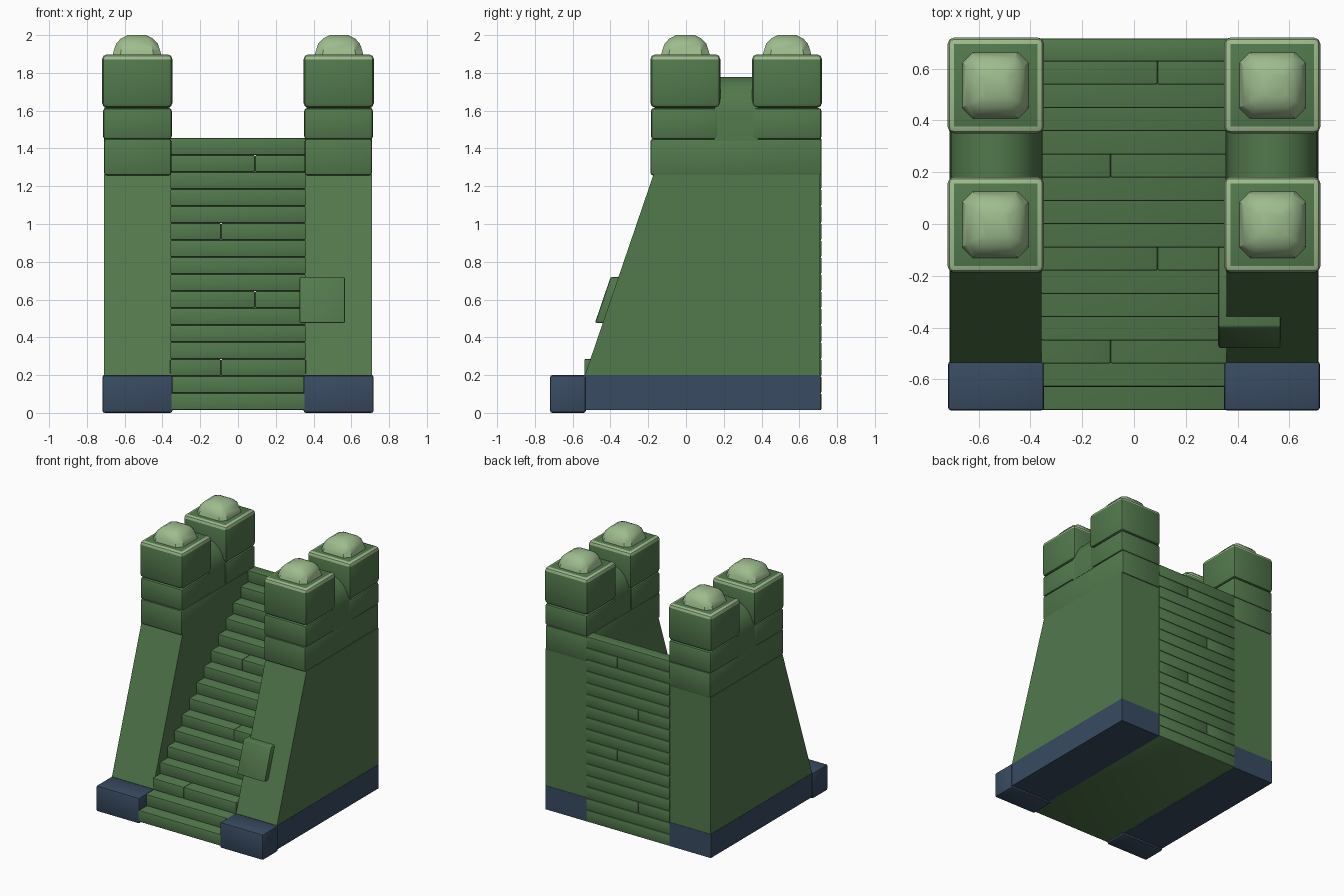
import bpy, bmesh, math
from mathutils import Vector

if "Cube" in bpy.data.objects:
    bpy.data.objects.remove(bpy.data.objects["Cube"])


def material(name, col):
    m = bpy.data.materials.new(name)
    m.diffuse_color = (*col, 1)
    m.use_nodes = True
    m.node_tree.nodes["Principled BSDF"].inputs["Base Color"].default_value = m.diffuse_color
    return m


GREEN = material("moss green", (0.085, 0.19, 0.073))
LIGHT = material("pale green", (0.34, 0.50, 0.27))
BLUE = material("slate blue", (0.04, 0.07, 0.12))


def finish(bm, name, mats, mirror):
    bmesh.ops.recalc_face_normals(bm, faces=bm.faces)
    me = bpy.data.meshes.new(name)
    bm.to_mesh(me)
    bm.free()
    ob = bpy.data.objects.new(name, me)
    bpy.context.collection.objects.link(ob)
    for m in mats:
        me.materials.append(m)
    if mirror:
        ob.modifiers.new("Mirror", 'MIRROR').use_mirror_merge = False
    bpy.context.view_layer.objects.active = ob
    bpy.ops.object.select_all(action='DESELECT')
    ob.select_set(True)
    bpy.ops.object.shade_smooth_by_angle(angle=math.radians(35))
    return ob


def prism(name, profile, axis, a, b, mat=GREEN, bevel=0.0, mirror=True, lip=None):
    """Extrude a closed profile along x (yz profile) or y (xz profile)."""
    bm = bmesh.new()

    def put(p, t):
        return bm.verts.new((t, p[0], p[1]) if axis == 'x' else (p[0], t, p[1]))
    r0 = [put(p, a) for p in profile]
    r1 = [put(p, b) for p in profile]
    n = len(profile)
    bm.faces.new(r0)
    bm.faces.new(r1[::-1])
    for i in range(n):
        j = (i + 1) % n
        bm.faces.new((r0[i], r1[i], r1[j], r0[j]))
    bmesh.ops.recalc_face_normals(bm, faces=bm.faces)
    if bevel:
        bmesh.ops.bevel(bm, geom=bm.edges[:], offset=bevel, segments=2,
                        profile=0.5, affect='EDGES')
    mats = [mat]
    if lip:  # paint the upward bevel strip
        mats.append(lip)
        bm.normal_update()
        for f in bm.faces:
            if 0.1 < f.normal.z < 0.98:
                f.material_index = 1
    return finish(bm, name, mats, mirror)


def box(name, x, y, z, **kw):
    return prism(name, [(y[0], z[0]), (y[1], z[0]), (y[1], z[1]), (y[0], z[1])],
                 'x', x[0], x[1], **kw)


def knob(name, cx, cy):
    """Low dome with chamfered square sections."""
    bm = bmesh.new()
    rings = []
    for h, z in ((0.131, 1.885), (0.124, 1.915), (0.11, 1.955), (0.085, 1.982), (0.05, 2.0)):
        c = h * 0.68
        pts = [(h, -c), (h, c), (c, h), (-c, h), (-h, c), (-h, -c), (-c, -h), (c, -h)]
        rings.append([bm.verts.new((cx + x, cy + y, z)) for x, y in pts])
    for lo, hi in zip(rings, rings[1:]):
        for i in range(8):
            j = (i + 1) % 8
            bm.faces.new((lo[i], lo[j], hi[j], hi[i]))
    bm.faces.new(rings[-1])
    bm.faces.new(rings[0][::-1])
    return finish(bm, name, [LIGHT], True)


# Staircase: every course runs through to the back
split = {2: -0.09, 6: 0.09, 10: -0.09, 14: 0.09}
for i in range(16):
    y0, z0, z1 = -0.718 + 0.0897 * i, 0.015 + 0.09 * i, 0.105 + 0.09 * i
    spans = [(-0.359, 0.359)]
    if i in split:
        spans = [(-0.359, split[i]), (split[i], 0.359)]
    for s in spans:
        box(f"step_{i + 1}", s, (y0, 0.717), (z0, z1), bevel=0.007, mirror=False)

# Blue footing: front block and side plinth
box("footing_front", (0.347, 0.718), (-0.72, -0.53), (0.0, 0.2), mat=BLUE, bevel=0.012)
box("footing_side", (0.355, 0.712), (-0.54, 0.712), (0.015, 0.2), mat=BLUE)

# Sloped side walls and the course above
prism("side_wall", [(-0.535, 0.2), (0.71, 0.2), (0.71, 1.262), (-0.172, 1.262)],
      'x', 0.357, 0.71)
box("wall_course", (0.353, 0.709), (-0.188, 0.718), (1.258, 1.45), bevel=0.012)

# Four towers with pale lips and knobs
for label, y0, y1 in (("front", -0.188, 0.182), ("back", 0.35, 0.72)):
    box(f"{label}_tower_lower", (0.35, 0.715), (y0 + 0.002, y1 - 0.012 if label == "front" else y1 - 0.002),
        (1.447, 1.615), bevel=0.018)
    box(f"{label}_tower_upper", (0.347, 0.72), (y0, y1), (1.615, 1.898), bevel=0.026, lip=LIGHT)
    knob(f"{label}_tower_knob", 0.535, (y0 + y1) / 2)

# Arched stone between the towers
arch = [(0.36, 1.44), (0.71, 1.44)]
arch += [(0.535 + 0.175 * math.cos(math.pi * k / 12), 1.59 + 0.188 * math.sin(math.pi * k / 12))
         for k in range(13)]
prism("arched_stone", arch, 'y', 0.15, 0.38)

# Single stone sticking out of the right wall
prism("proud_stone", [(-0.482, 0.476), (0.1, 0.476), (0.1, 0.72), (-0.399, 0.72)],
      'x', 0.325, 0.567, bevel=0.01, mirror=False)
